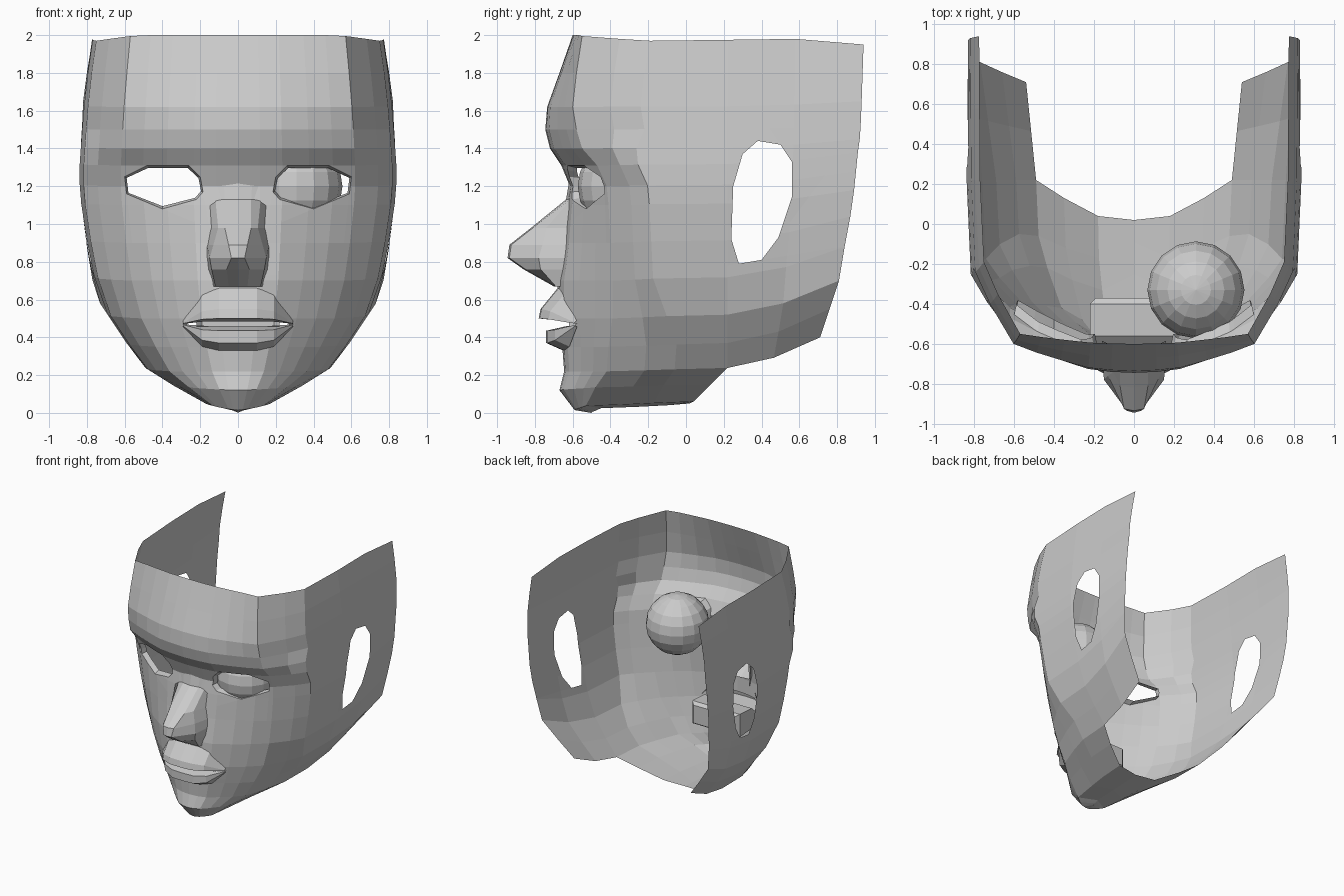
import bpy, bmesh
from mathutils import Vector

if "Cube" in bpy.data.objects:
    bpy.data.objects.remove(bpy.data.objects["Cube"])

grey = bpy.data.materials.new("plain_grey")
grey.diffuse_color = (0.6, 0.6, 0.6, 1)
grey.use_nodes = True
grey.node_tree.nodes["Principled BSDF"].inputs["Base Color"].default_value = grey.diffuse_color


def sheet(rows):
    """Half surface lofted through rows of points (rows may shorten)."""
    bm = bmesh.new()
    grid = [[bm.verts.new(p) for p in row] for row in rows]
    for a, b in zip(grid, grid[1:]):
        for c in range(min(len(a), len(b)) - 1):
            bm.faces.new((a[c], a[c + 1], b[c + 1], b[c]))
    bmesh.ops.remove_doubles(bm, verts=bm.verts[:], dist=0.0005)
    return bm


def finish(bm, name, mirror=True):
    mesh = bpy.data.meshes.new(name)
    bm.to_mesh(mesh)
    bm.free()
    mesh.materials.append(grey)
    ob = bpy.data.objects.new(name, mesh)
    bpy.context.collection.objects.link(ob)
    if mirror:
        mod = ob.modifiers.new("Mirror", "MIRROR")
        mod.use_clip = True
        mod.merge_threshold = 0.001
    return ob


def cut_hole(bm, poly, axis):
    """Cut a convex outline, given in (axis, z), out of the sheet; return its border."""
    pts = [Vector(p) for p in poly]
    mid = sum(pts, Vector((0, 0))) / len(pts)
    lo = [min(p[i] for p in pts) for i in (0, 1)]
    hi = [max(p[i] for p in pts) for i in (0, 1)]

    def near(f):
        return all(min(v.co[k] for v in f.verts) < hi[i] and
                   max(v.co[k] for v in f.verts) > lo[i]
                   for i, k in enumerate((axis, 2)))

    def lift(p):
        q = Vector((0, 0, p[1]))
        q[axis] = p[0]
        return q

    inside = {f for f in bm.faces if near(f)}
    for a, b in zip(pts, pts[1:] + pts[:1]):
        n = Vector((a.y - b.y, b.x - a.x))
        if n.dot(mid - a) < 0:
            n = -n
        if not inside:
            return []
        edges = {e for f in inside for e in f.edges}
        verts = {v for f in inside for v in f.verts}
        ret = bmesh.ops.bisect_plane(bm, geom=list(inside) + list(edges) + list(verts),
                                     dist=1e-5, plane_co=lift(a), plane_no=lift(n))
        inside |= {g for g in ret["geom"] if isinstance(g, bmesh.types.BMFace)}
        inside = {f for f in inside if f.is_valid and
                  (f.calc_center_median() - lift(a)).dot(lift(n)) > 0}
    border = [e for e in {e for f in inside for e in f.edges}
              if len(e.link_faces) == 2 and sum(f in inside for f in e.link_faces) == 1]
    bmesh.ops.delete(bm, geom=list(inside), context="FACES")
    return [e for e in border if e.is_valid]


# face shell: one line per row, bottom to top
# z front, z back, y front, y cheek, half width, half width at back, y back
LOWER = [
    (0.00, 0.05, -0.50, -0.45, 0.00, 0, 0.02),
    (0.015, 0.06, -0.59, -0.53, 0.18, 0, 0.04),
    (0.12, 0.15, -0.67, -0.48, 0.35, 0, 0.13),
]
UPPER = [
    (0.22, 0.40, -0.645, -0.42, 0.49, 0.54, 0.71),
    (0.35, 0.55, -0.655, -0.41, 0.59, 0.66, 0.76),
    (0.50, 0.70, -0.68, -0.39, 0.69, 0.77, 0.81),
    (0.70, 0.88, -0.68, -0.39, 0.76, 0.80, 0.84),
    (0.90, 1.04, -0.65, -0.40, 0.80, 0.82, 0.87),
    (1.10, 1.18, -0.63, -0.41, 0.83, 0.83, 0.89),
    (1.20, 1.28, -0.615, -0.42, 0.838, 0.83, 0.90),
    (1.31, 1.38, -0.66, -0.47, 0.838, 0.83, 0.91),
    (1.40, 1.45, -0.72, -0.55, 0.832, 0.83, 0.92),
    (1.50, 1.53, -0.745, -0.58, 0.825, 0.825, 0.925),
    (1.62, 1.65, -0.735, -0.60, 0.815, 0.82, 0.93),
    (1.80, 1.80, -0.67, -0.58, 0.795, 0.80, 0.935),
    (2.00, 1.95, -0.60, -0.55, 0.77, 0.775, 0.94),
]
ACROSS = [0, 0.14, 0.28, 0.45, 0.60, 0.74, 0.885, 0.975, 1]
BACK = [0, 0.03, 0.12, 0.40, 0.68, 1]


def face_row(z0, z1, yf, yc, w, wb, yb, upper):
    ym = 0.22 if upper else yb
    # cheekbones wrap further forward than the temples and the jaw
    wrap = 0.6 if 0.6 < z0 < 1.35 else 0.8 if 0.4 < z0 < 1.45 else 1
    ys = [yf + (yc - yf) * t for t in BACK] + [yc + 0.20 * wrap, yc + 0.36 * wrap, ym]
    if not upper:
        rise = [(j / 8) ** 1.5 for j in range(9)]
    elif z0 > 1.9:
        rise = [0] * 5 + [0.1, 0.4, 0.6, 0.5]
    else:
        rise = [0] * 6 + [0.03, 0.06, 0.1]
    row = [(w * u, y, z0 + (z1 - z0) * r) for u, y, r in zip(ACROSS, ys, rise)]
    if upper:
        row.append(((w + wb) / 2, (ym + yb) / 2, z0 + (z1 - z0) * 0.4))
        row.append((wb, yb, z1))
    return row


bm = sheet([face_row(*r, False) for r in LOWER] + [face_row(*r, True) for r in UPPER])

# ear openings
cut_hole(bm, [(0.28, 0.79), (0.40, 0.81), (0.49, 0.93), (0.56, 1.14), (0.56, 1.33),
              (0.50, 1.42), (0.38, 1.44), (0.30, 1.37), (0.25, 1.20), (0.24, 0.92)], 1)
# room for the hollow nose and the mouth
cut_hole(bm, [(-0.05, 0.70), (0.12, 0.72), (0.13, 0.90), (0.10, 1.10), (-0.05, 1.10)], 0)
cut_hole(bm, [(-0.05, 0.39), (0.18, 0.39), (0.27, 0.47), (0.18, 0.58), (-0.05, 0.58)], 0)
# eye openings with a rim turned inwards
border = cut_hole(bm, [(0.185, 1.17), (0.20, 1.25), (0.26, 1.31), (0.48, 1.31),
                       (0.60, 1.25), (0.59, 1.16), (0.40, 1.08), (0.22, 1.13)], 0)
rim = bmesh.ops.extrude_edge_only(bm, edges=border)["geom"]
for v in rim:
    if isinstance(v, bmesh.types.BMVert):
        v.co.x = 0.39 + (v.co.x - 0.39) * 0.95
        v.co.z = 1.20 + (v.co.z - 1.20) * 0.88
        v.co.y += 0.05
finish(bm, "face_shell")

# nose: z, ridge y, ridge half width, side x, side y, root x, root y
NOSE = [
    (0.67, -0.70, 0.05, 0.12, -0.69, 0.14, -0.64),
    (0.76, -0.86, 0.06, 0.14, -0.77, 0.16, -0.62),
    (0.82, -0.945, 0.035, 0.15, -0.78, 0.165, -0.62),
    (0.89, -0.935, 0.05, 0.13, -0.76, 0.165, -0.61),
    (0.98, -0.82, 0.07, 0.105, -0.74, 0.15, -0.60),
    (1.13, -0.635, 0.07, 0.12, -0.61, 0.16, -0.585),
    (1.22, -0.62, 0.075, 0.12, -0.605, 0.15, -0.59),
]
finish(sheet([[(0, y, z), (a, y + 0.01, z), (b, yb, z), (c, yc, z)]
              for z, y, a, b, yb, c, yc in NOSE]), "nose")

# lips: one side profile (y, z) shrinking towards the mouth corner
UPPER_LIP = [(-0.68, 0.66), (-0.77, 0.55), (-0.78, 0.50), (-0.63, 0.485)]
LOWER_LIP = [(-0.63, 0.46), (-0.74, 0.435), (-0.74, 0.37), (-0.65, 0.33)]
STATIONS = [(0, 1, 0), (0.10, 1, 0.005), (0.19, 0.85, 0.03), (0.29, 0.1, 0.055)]
for name, prof in (("upper_lip", UPPER_LIP), ("lower_lip", LOWER_LIP)):
    finish(sheet([[(x, -0.63 + dy + (y + 0.63) * s, 0.47 + (z - 0.47) * s)
                   for y, z in prof] for x, s, dy in STATIONS]), name)

# mouth pocket: y, half width, bottom, top
POCKET = [(-0.62, 0.22, 0.46, 0.485), (-0.56, 0.22, 0.37, 0.54),
          (-0.40, 0.22, 0.36, 0.55), (-0.37, 0.19, 0.38, 0.53), (-0.37, 0, 0.455, 0.455)]
finish(sheet([[(0, y, t), (w, y, t), (w, y, b), (0, y, b)] for y, w, b, t in POCKET]),
       "mouth_pocket")

# single eyeball
bm = bmesh.new()
bmesh.ops.create_uvsphere(bm, u_segments=16, v_segments=10, radius=0.243)
bmesh.ops.translate(bm, verts=bm.verts[:], vec=(0.31, -0.33, 1.20))
finish(bm, "eyeball", mirror=False)
